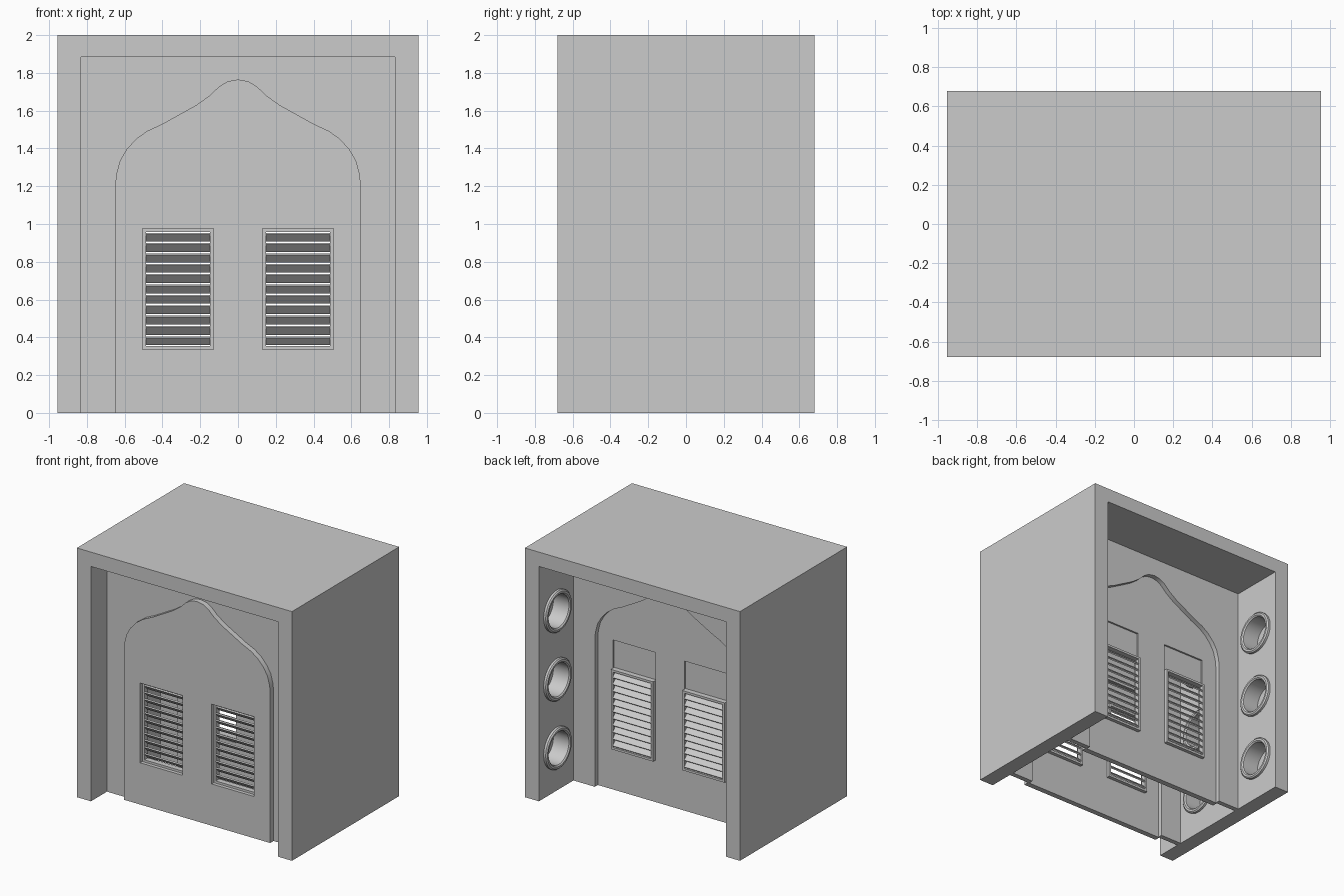
import bpy, bmesh, math
from mathutils import Matrix

if "Cube" in bpy.data.objects:
    bpy.data.objects.remove(bpy.data.objects["Cube"])

stone = bpy.data.materials.new("light grey")
stone.diffuse_color = (0.6, 0.6, 0.6, 1)
stone.use_nodes = True
stone.node_tree.nodes["Principled BSDF"].inputs["Base Color"].default_value = stone.diffuse_color

DEPTH = 0.68                      # depth of one bay; two bays sit back to back
HALF = [(.65, 0), (.65, 1.2), (.645, 1.26), (.625, 1.335), (.59, 1.395), (.54, 1.45),
        (.48, 1.493), (.4, 1.53), (.31, 1.58), (.22, 1.63), (.15, 1.68), (.1, 1.728),
        (.055, 1.755), (0, 1.765)]


def rect(x0, x1, z0, z1):
    return [(x0, z0), (x1, z0), (x1, z1), (x0, z1)]


def arch(s=1.0):
    """Ogee outline from bottom right over the peak to bottom left."""
    right = [(x * s, z * s) for x, z in HALF]
    return right + [(-x, z) for x, z in reversed(right[:-1])]


def plate(name, loops, y0, y1):
    """Flat outline in x/z (further loops are holes), extruded from y0 to y1."""
    cu = bpy.data.curves.new(name, 'CURVE')
    cu.dimensions, cu.fill_mode, cu.extrude = '2D', 'BOTH', (y1 - y0) / 2
    for loop in loops:
        sp = cu.splines.new('POLY')
        sp.points.add(len(loop) - 1)
        for p, (x, z) in zip(sp.points, loop):
            p.co = (x, z, 0, 1)
        sp.use_cyclic_u = True
    ob = bpy.data.objects.new(name, cu)
    bpy.context.collection.objects.link(ob)
    ob.location.y = (y0 + y1) / 2
    ob.rotation_euler.x = math.pi / 2
    bpy.ops.object.select_all(action='DESELECT')
    ob.select_set(True)
    bpy.context.view_layer.objects.active = ob
    bpy.ops.object.convert(target='MESH')
    ob = bpy.context.view_layer.objects.active
    bm = bmesh.new()
    bm.from_mesh(ob.data)
    bmesh.ops.remove_doubles(bm, verts=bm.verts, dist=1e-5)
    bmesh.ops.recalc_face_normals(bm, faces=bm.faces)
    bm.to_mesh(ob.data)
    bm.free()
    ob.data.materials.clear()
    ob.data.materials.append(stone)
    bpy.ops.object.shade_smooth_by_angle(angle=math.radians(25))
    return ob


def mesh_object(name, bm):
    me = bpy.data.meshes.new(name)
    bm.to_mesh(me)
    bm.free()
    me.materials.append(stone)
    ob = bpy.data.objects.new(name, me)
    bpy.context.collection.objects.link(ob)
    return ob


def port_matrix(side, y, z):
    """Local z points from the side wall into the bay."""
    return Matrix.Translation((side * .83, y, z)) @ Matrix.Rotation(-side * math.pi / 2, 4, 'Y')


def ring_mesh():
    """Turned ring with a cylindrical cup behind it."""
    prof = [(0, -.12), (.13, -.12), (.13, .018), (.14, .027), (.155, .027), (.165, .018),
            (.165, 0), (.135, 0), (.135, -.1215), (0, -.1215)]
    bm = bmesh.new()
    vs = [bm.verts.new((r, 0, d)) for r, d in prof]
    es = [bm.edges.new(p) for p in zip(vs, vs[1:])]
    bmesh.ops.spin(bm, geom=vs + es, cent=(0, 0, 0), axis=(0, 0, 1),
                   angle=math.tau, steps=40, use_merge=False)
    bmesh.ops.remove_doubles(bm, verts=bm.verts, dist=1e-4)
    bmesh.ops.recalc_face_normals(bm, faces=bm.faces)
    ob = mesh_object("port_ring", bm)
    bpy.ops.object.select_all(action='DESELECT')
    ob.select_set(True)
    bpy.context.view_layer.objects.active = ob
    bpy.ops.object.shade_smooth_by_angle(angle=math.radians(35))
    return ob


def slats(name, x0, x1, y):
    """Tilted louvre boards: high at the front, low at the back."""
    bm = bmesh.new()
    for i in range(11):
        m = (Matrix.Translation(((x0 + x1) / 2, y, .382 + i * .0548))
             @ Matrix.Rotation(math.radians(-45), 4, 'X')
             @ Matrix.Diagonal((x1 - x0, .055, .011, 1)))
        bmesh.ops.create_cube(bm, size=1, matrix=m)
    return mesh_object(name, bm)


ring = ring_mesh()
first = True
for bay, y0 in (("front", -DEPTH), ("back", 0.0)):
    # outer casing: open at the front, back and bottom
    casing = plate(bay + "_casing", [[(-.955, 0), (-.955, 2), (.955, 2), (.955, 0), (.83, 0),
                                      (.83, 1.885), (-.83, 1.885), (-.83, 0)]], y0, y0 + DEPTH)
    # wall around the arch
    plate(bay + "_wall", [[(-.64, 0), (-.84, 0), (-.84, 1.89), (.84, 1.89), (.84, 0)]
                          + arch(.985)], y0 + .203, y0 + .242)
    # raised arch panel in two layers; the rear one has taller window recesses
    for part, ya, yb, top in (("panel", .16, .19, .975), ("panel_backing", .19, .204, 1.2)):
        holes = [rect(.13, .505, .335, top), rect(-.505, -.13, .335, top)]
        plate(bay + "_arch_" + part, [arch()] + holes, y0 + ya, y0 + yb)
    # louvred windows
    for side, x0, x1 in (("left", -.505, -.13), ("right", .13, .505)):
        plate(f"{bay}_{side}_louvre_frame",
              [rect(x0, x1, .335, .975), rect(x0 + .018, x1 - .018, .353, .957)],
              y0 + .188, y0 + .232)
        slats(f"{bay}_{side}_louvre_slats", x0 + .017, x1 - .017, y0 + .211)
    # round ports in both side walls
    cut = bmesh.new()
    for side in (-1, 1):
        for z in (.345, .895, 1.445):
            m = port_matrix(side, y0 + .455, z)
            bmesh.ops.create_cone(cut, cap_ends=True, segments=40, radius1=.14, radius2=.14,
                                  depth=.222, matrix=m @ Matrix.Translation((0, 0, -.011)))
            ob = ring if first else ring.copy()
            if not first:
                bpy.context.collection.objects.link(ob)
            first = False
            ob.name = f"{bay}_port_ring"
            ob.matrix_world = m
    cutter = mesh_object(bay + "_port_cutter", cut)
    cutter.hide_render = True
    cutter.hide_set(True)
    mod = casing.modifiers.new("ports", 'BOOLEAN')
    mod.operation, mod.solver, mod.object = 'DIFFERENCE', 'EXACT', cutter
